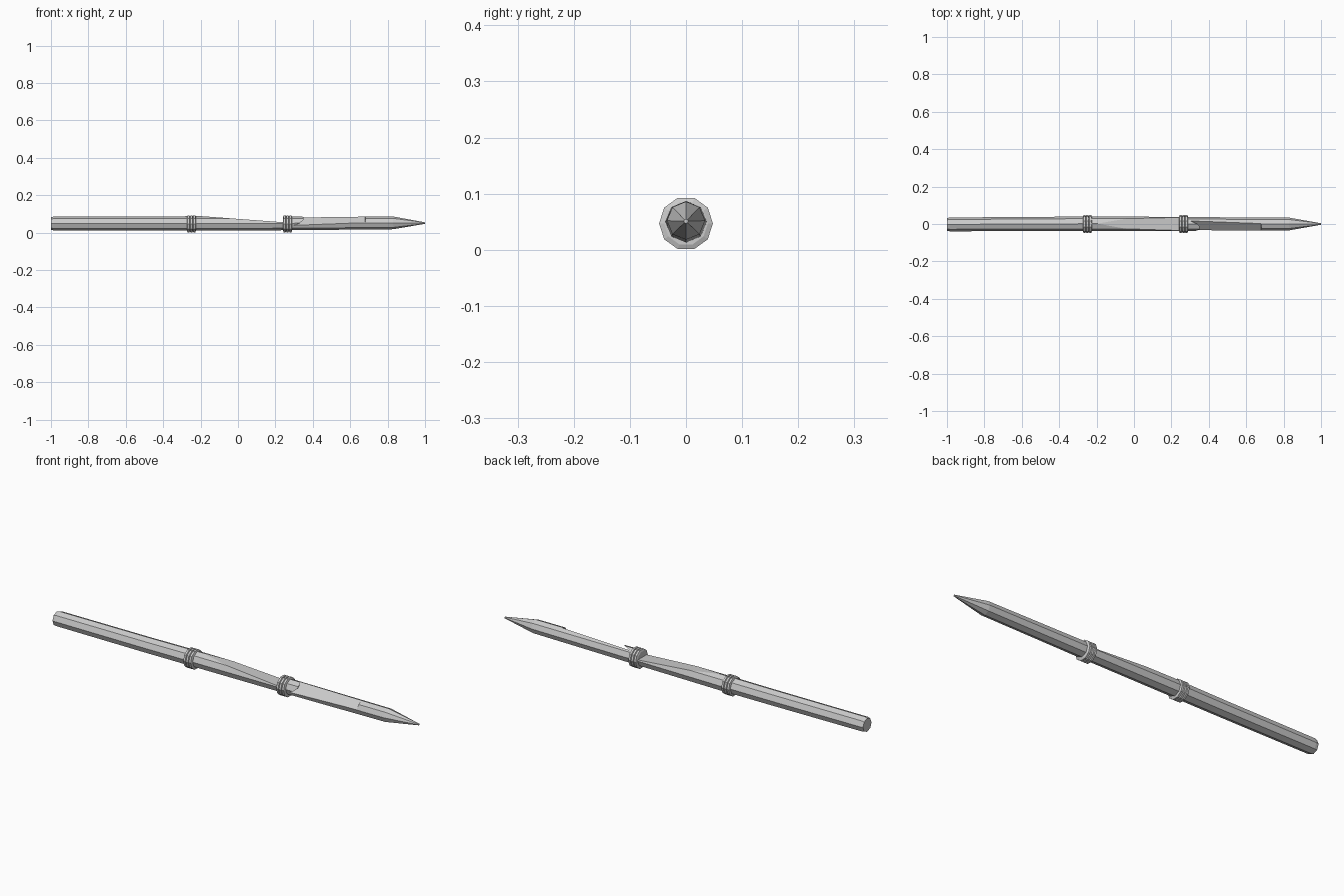
import bpy, bmesh, math
from mathutils import Matrix, Vector

if "Cube" in bpy.data.objects:
    bpy.data.objects.remove(bpy.data.objects["Cube"])

AXIS_Z = 0.048


def finish(bm, name):
    bmesh.ops.recalc_face_normals(bm, faces=bm.faces)
    mesh = bpy.data.meshes.new(name)
    bm.to_mesh(mesh)
    bm.free()
    ob = bpy.data.objects.new(name, mesh)
    bpy.context.collection.objects.link(ob)
    return ob


def loft(name, sections, sides):
    """Capped tube along x through (x, radius, y, z) sections."""
    bm = bmesh.new()
    rings = []
    for x, r, y, z in sections:
        rings.append([bm.verts.new((x, y + r * math.cos(a), z + r * math.sin(a)))
                      for a in (2 * math.pi * i / sides for i in range(sides))])
    for a, b in zip(rings, rings[1:]):
        for i in range(sides):
            j = (i + 1) % sides
            bm.faces.new((a[i], a[j], b[j], b[i]))
    bm.faces.new(rings[0])
    bm.faces.new(rings[-1])
    return finish(bm, name)


def cut(target, profile, tilt):
    """Carve an (x, height) profile out of the target, rolled about the shaft axis."""
    bm = bmesh.new()
    place = Matrix.Translation((0, 0, AXIS_Z)) @ Matrix.Rotation(math.radians(tilt), 4, 'X')
    face = bm.faces.new([bm.verts.new(place @ Vector((x, -0.1, h))) for x, h in profile])
    ext = bmesh.ops.extrude_face_region(bm, geom=[face])
    moved = [v for v in ext['geom'] if isinstance(v, bmesh.types.BMVert)]
    bmesh.ops.translate(bm, verts=moved, vec=place.to_3x3() @ Vector((0, 0.2, 0)))
    cutter = finish(bm, "carving_cutter")
    cutter.hide_render = True
    mod = target.modifiers.new("carve", 'BOOLEAN')
    mod.operation = 'DIFFERENCE'
    mod.solver = 'EXACT'
    mod.object = cutter
    bpy.context.view_layer.objects.active = target
    bpy.ops.object.modifier_apply(modifier=mod.name)
    bpy.data.objects.remove(cutter)


# Octagonal shaft with a sharpened tip
shaft = loft("wooden_shaft", [
    (-1.0, 0.034, -0.002, 0.048), (-0.985, 0.037, -0.002, 0.049),
    (-0.5, 0.038, 0.0, 0.048), (-0.2, 0.039, 0.002, 0.049),
    (0.3, 0.037, 0.0, 0.050), (0.83, 0.034, 0.0, 0.052),
    (1.0, 0.004, 0.0, 0.051)], 8)

# Long flat whittled into the top, then a notch on the upper front
cut(shaft, [(-0.21, 0.041), (0.26, 0.006), (0.26, 0.1), (-0.21, 0.1)], 0)
cut(shaft, [(0.30, 0.014), (0.68, 0.027), (0.70, 0.1), (0.36, 0.1), (0.35, 0.034)], 40)

# Two bindings, each of three bulging cord turns
for label, cx in (("rear", -0.249), ("front", 0.265)):
    for k in range(3):
        x = cx + (k - 1) * 0.0155
        loft(f"{label}_binding_{k + 1}", [
            (x + dx, r, 0, AXIS_Z - 0.001)
            for dx, r in ((-0.0085, 0.039), (-0.005, 0.048), (0.005, 0.048), (0.0085, 0.039))], 10)
